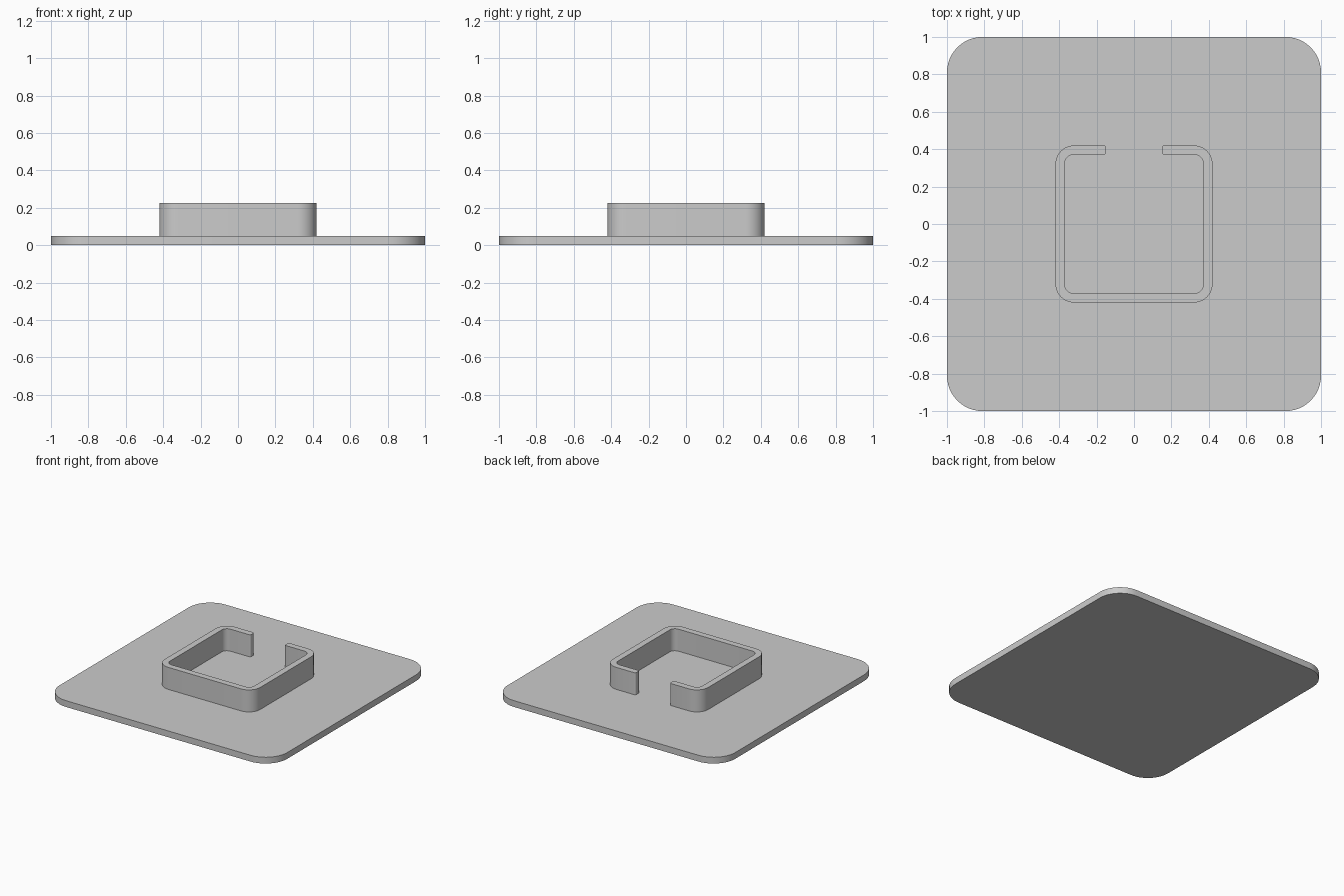
import bpy, bmesh
from math import sin, cos, pi, radians

if "Cube" in bpy.data.objects:
    bpy.data.objects.remove(bpy.data.objects["Cube"])

grey = bpy.data.materials.new("light grey")
grey.use_nodes = True
colour = (0.6, 0.6, 0.6, 1)
grey.diffuse_color = colour
grey.node_tree.nodes["Principled BSDF"].inputs["Base Color"].default_value = colour


def arc(cx, cy, r, start, sweep, steps=12):
    """Points on an arc, angles in quarter turns."""
    return [(cx + r * cos((start + sweep * i / steps) * pi / 2),
             cy + r * sin((start + sweep * i / steps) * pi / 2))
            for i in range(steps + 1)]


def corners(half, r):
    """Four rounded corners, counter-clockwise from the back left."""
    c = half - r
    return [arc(sx * c, sy * c, r, q, 1)
            for q, (sx, sy) in enumerate([(1, 1), (-1, 1), (-1, -1), (1, -1)])]


def extrude(name, outline, bottom, top):
    bm = bmesh.new()
    face = bm.faces.new([bm.verts.new((x, y, bottom)) for x, y in outline])
    new = bmesh.ops.extrude_face_region(bm, geom=[face])["geom"]
    bmesh.ops.translate(bm, vec=(0, 0, top - bottom),
                        verts=[g for g in new if isinstance(g, bmesh.types.BMVert)])
    bmesh.ops.recalc_face_normals(bm, faces=bm.faces)
    mesh = bpy.data.meshes.new(name)
    bm.to_mesh(mesh)
    bm.free()
    mesh.materials.append(grey)
    obj = bpy.data.objects.new(name, mesh)
    bpy.context.collection.objects.link(obj)
    bpy.ops.object.select_all(action="DESELECT")
    obj.select_set(True)
    bpy.context.view_layer.objects.active = obj
    bpy.ops.object.shade_smooth_by_angle(angle=radians(30))
    return obj


# Flat base plate with rounded corners
thick = 0.05
extrude("base_plate", sum(corners(1, 0.19), []), 0, thick)

# Square wall, open at the back, with softened ends
outer, inner, gap, soft = 0.42, 0.37, 0.15, 0.012
o, i = corners(outer, 0.1), corners(inner, 0.045)
wall = o[1] + o[2] + o[3] + o[0]
wall += arc(gap + soft, outer - soft, soft, 1, 1, 4)
wall += arc(gap + soft, inner + soft, soft, 2, 1, 4)
wall += (i[1] + i[2] + i[3] + i[0])[::-1]
wall += arc(-gap - soft, inner + soft, soft, 3, 1, 4)
wall += arc(-gap - soft, outer - soft, soft, 0, 1, 4)
extrude("open_square_wall", wall, thick, 0.225)
